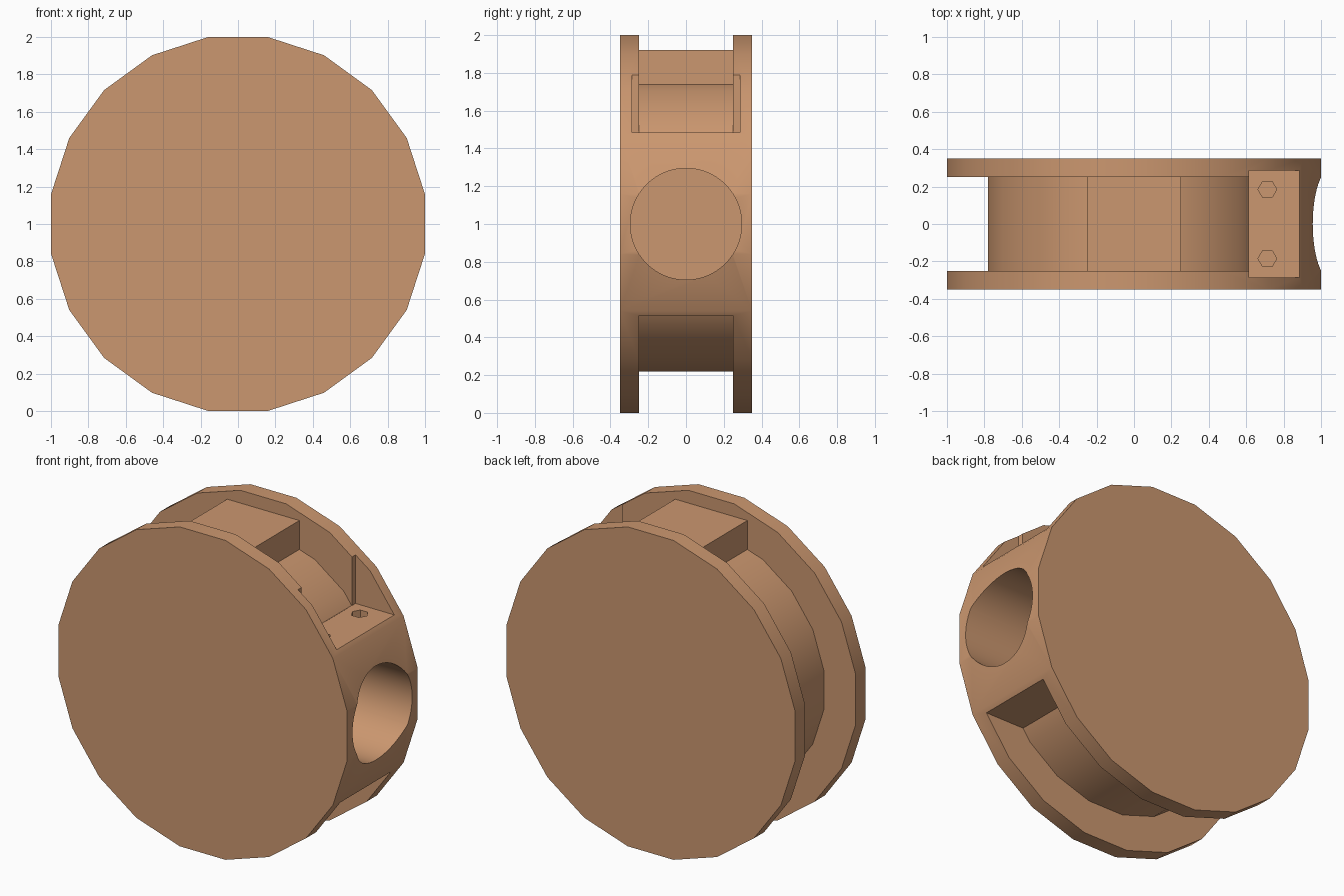
import bpy, bmesh, math

if "Cube" in bpy.data.objects:
    bpy.data.objects.remove(bpy.data.objects["Cube"])

R = 1 / math.cos(math.pi / 20)      # 20-sided outline whose flats lie at distance 1
DRUM = 0.78 * R


def ring(radius, n, start=0.0):
    return [(radius * math.cos(start + i * math.tau / n),
             radius * math.sin(start + i * math.tau / n)) for i in range(n)]


def prism(name, outline, lo, hi, place):
    """Extrude a 2D outline from lo to hi; place(u, v, w) maps to x, y, z."""
    bm = bmesh.new()
    a, b = [[bm.verts.new(place(u, v, w)) for u, v in outline] for w in (lo, hi)]
    bm.faces.new(a)
    bm.faces.new(b)
    n = len(outline)
    for i in range(n):
        j = (i + 1) % n
        bm.faces.new((a[i], a[j], b[j], b[i]))
    bmesh.ops.recalc_face_normals(bm, faces=bm.faces)
    mesh = bpy.data.meshes.new(name)
    bm.to_mesh(mesh)
    bm.free()
    obj = bpy.data.objects.new(name, mesh)
    bpy.context.collection.objects.link(obj)
    return obj


def along_x(u, v, w):
    return (w, u, v + 1)


def along_y(u, v, w):
    return (u, w, v + 1)


def along_z(u, v, w):
    return (u, v, w)


# Full wheel body
body = prism("wheel_body", ring(R, 20, math.radians(9)), -0.35, 0.35, along_y)


# Groove around the drum, leaving the top block and the right housing
def drum_pt(deg):
    return (DRUM * math.cos(math.radians(deg)), DRUM * math.sin(math.radians(deg)))


groove = [(0.612, 0.485), drum_pt(45), drum_pt(63),
          (0.25, 0.739), (0.25, 0.92), (-0.25, 0.92), (-0.25, 0.739)]
groove += [drum_pt(a) for a in range(117, 316, 18)]
groove += [(0.612, -0.485), (1.3, -0.485), (1.3, -1.3), (-1.3, -1.3),
           (-1.3, 1.3), (1.3, 1.3), (1.3, 0.6)]
cutters = [prism("groove_cutter", groove, -0.25, 0.25, along_y)]

# Flat seat on top of the housing, biting into both flanges
seat = [(0.615, -0.285), (1.3, -0.285), (1.3, 0.285), (0.615, 0.285)]
cutters.append(prism("seat_cutter", seat, 1.485, 2.3, along_z))

# Round socket in the right side
cutters.append(prism("socket_cutter", ring(0.295, 64), 0.3, 1.3, along_x))

# Two hexagonal bolt holes in the seat
for side in (-1, 1):
    hexagon = [(0.713 + x, side * 0.185 + y) for x, y in ring(0.05, 6)]
    cutters.append(prism("bolt_hole_cutter", hexagon, 1.3, 1.7, along_z))

for cutter in cutters:
    cutter.hide_render = True
    mod = body.modifiers.new(cutter.name, 'BOOLEAN')
    mod.operation = 'DIFFERENCE'
    mod.solver = 'EXACT'
    mod.object = cutter

# Bake the cuts and drop the cutters
graph = bpy.context.evaluated_depsgraph_get()
baked = bpy.data.meshes.new_from_object(body.evaluated_get(graph))
body.modifiers.clear()
body.data = baked
for cutter in cutters:
    bpy.data.objects.remove(cutter)

# Colour and shading
mat = bpy.data.materials.new("tan")
mat.diffuse_color = (0.6, 0.31, 0.16, 1)
mat.use_nodes = True
mat.node_tree.nodes["Principled BSDF"].inputs["Base Color"].default_value = mat.diffuse_color
body.data.materials.clear()
body.data.materials.append(mat)
bpy.context.view_layer.objects.active = body
body.select_set(True)
bpy.ops.object.shade_smooth_by_angle(angle=math.radians(30))
